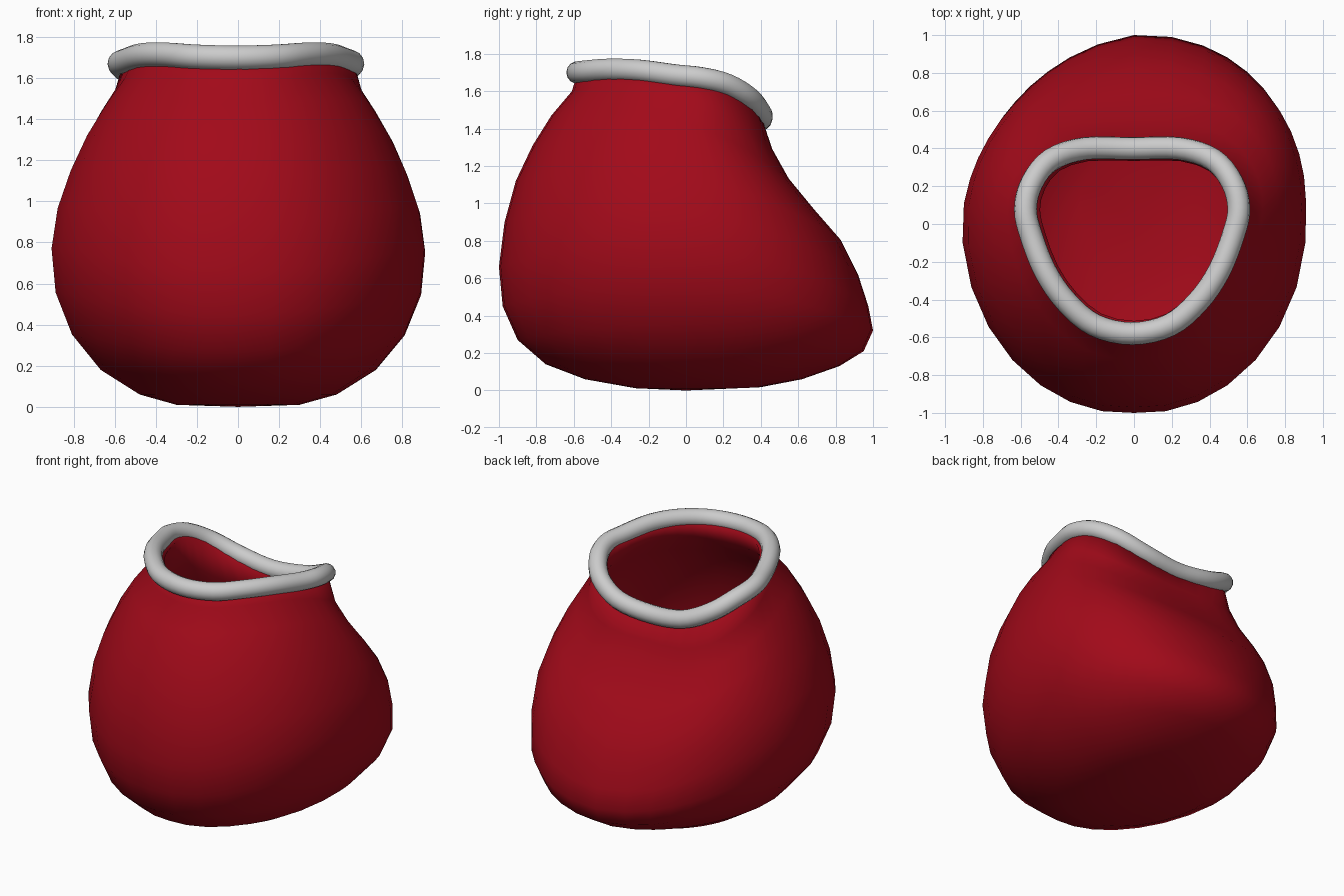
import bpy
from math import atan2, sin, cos
from mathutils import Vector

if "Cube" in bpy.data.objects:
    bpy.data.objects.remove(bpy.data.objects["Cube"])

# Half of the collar centre line, from front middle to back middle
half = [(0, -.58, 1.70), (.20, -.535, 1.705), (.35, -.41, 1.715), (.46, -.25, 1.71),
        (.535, -.06, 1.685), (.565, .08, 1.67), (.53, .22, 1.635), (.43, .34, 1.56),
        (.25, .40, 1.48), (0, .40, 1.45)]
ctrl = [Vector(p) for p in half] + [Vector((-x, y, z)) for x, y, z in half[-2:0:-1]]


def smooth_loop(pts, steps):
    """Closed Catmull-Rom sampling."""
    out, n = [], len(pts)
    for i in range(n):
        a, b, c, d = (pts[(i + k) % n] for k in (-1, 0, 1, 2))
        for s in range(steps):
            t = s / steps
            out.append(.5 * (2 * b + (c - a) * t + (2 * a - 5 * b + 4 * c - d) * t * t
                             + (3 * b - a - 3 * c + d) * t ** 3))
    return out


# Sack rings: front y, front z, back y, back z, half width, side z, blend to collar shape
levels = [
    (-.27, .012, .40, .018, .30, .01, 0),
    (-.54, .06, .62, .06, .48, .06, 0),
    (-.75, .14, .82, .13, .67, .18, 0),
    (-.90, .27, .95, .21, .81, .35, 0),
    (-.98, .45, 1.0, .32, .89, .55, 0),
    (-1.0, .66, .975, .45, .91, .76, 0),
    (-.97, .90, .92, .62, .89, .95, .1),
    (-.91, 1.12, .83, .80, .835, 1.13, .2),
    (-.82, 1.31, .69, .96, .77, 1.30, .4),
    (-.72, 1.47, .55, 1.13, .69, 1.45, .6),
    (-.61, 1.60, .46, 1.29, .61, 1.58, .85),
]
rim = smooth_loop(ctrl, 2)
n = len(rim)
verts = [(0, 0, 0)]
for yf, zf, yb, zb, hw, zs, f in levels:
    for p in rim:
        u, v = p.x / .565, (p.y + .09) / .49
        a = atan2(u, v)
        su = sin(a) * (1 - f) + u * f
        c = cos(a) * (1 - f) + v * f
        y = (yf + yb) / 2 + (yb - yf) / 2 * c + .06 * (1 - f) * (1 - c * c)
        z = zs + (zb - zf) / 2 * c + ((zb + zf) / 2 - zs) * c * c
        # fuller corners, except the slacker back left one
        d = -.065 if u < 0 and v > 0 else .028
        k = 1 + d * (1 - f) * abs(sin(2 * a))
        verts.append((su * hw * k, y * k, z))
verts += [(p.x, p.y, p.z) for p in rim]

faces = [(0, 1 + (j + 1) % n, 1 + j) for j in range(n)]
for k in range(len(levels)):
    for j in range(n):
        a, b = 1 + k * n + j, 1 + k * n + (j + 1) % n
        faces.append((a, b, b + n, a + n))

# Open cloth sack with a wall thickness
mesh = bpy.data.meshes.new("sack_body")
mesh.from_pydata(verts, [], faces)
mesh.shade_smooth()
body = bpy.data.objects.new("sack_body", mesh)
bpy.context.collection.objects.link(body)
red = bpy.data.materials.new("red_cloth")
red.diffuse_color = (.36, .003, .010, 1)
red.use_nodes = True
red.node_tree.nodes["Principled BSDF"].inputs["Base Color"].default_value = red.diffuse_color
mesh.materials.append(red)
wall = body.modifiers.new("wall", 'SOLIDIFY')
wall.thickness = .07
wall.offset = -1

# Rolled collar tube
curve = bpy.data.curves.new("collar", 'CURVE')
curve.dimensions = '3D'
curve.bevel_depth = .06
curve.bevel_resolution = 5
path = smooth_loop(ctrl, 4)
sp = curve.splines.new('POLY')
sp.points.add(len(path) - 1)
for q, p in zip(sp.points, path):
    q.co = (p.x - .01, p.y, p.z, 1)
sp.use_cyclic_u = True
sp.use_smooth = True
collar = bpy.data.objects.new("collar", curve)
bpy.context.collection.objects.link(collar)
bpy.context.view_layer.objects.active = collar
collar.select_set(True)
bpy.ops.object.convert(target='MESH')
bpy.ops.object.shade_smooth()
